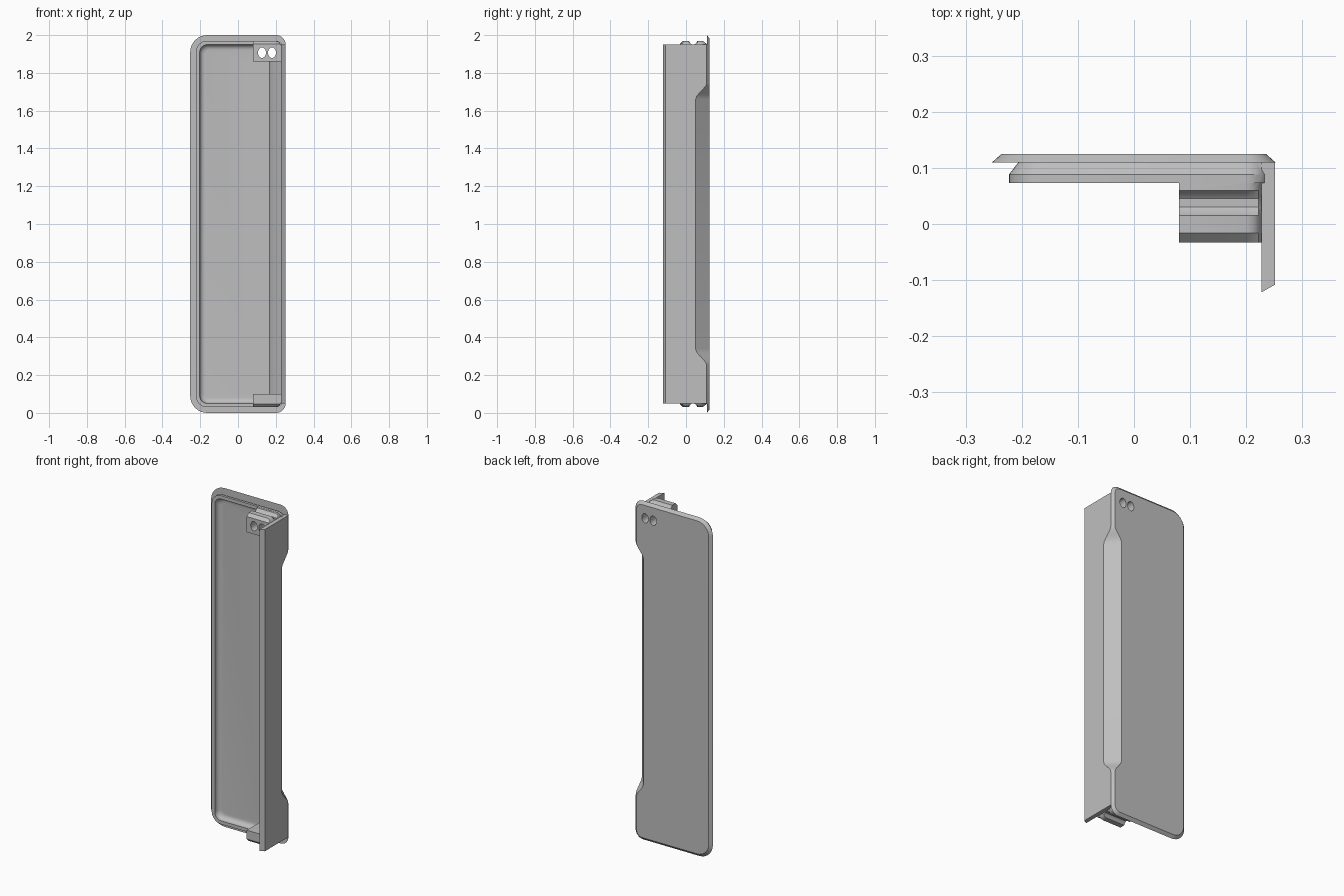
import bpy, bmesh, math

if "Cube" in bpy.data.objects:
    bpy.data.objects.remove(bpy.data.objects["Cube"], do_unlink=True)

grey = bpy.data.materials.new("plain grey")
grey.use_nodes = True
grey.diffuse_color = (0.52, 0.52, 0.52, 1)
grey.node_tree.nodes["Principled BSDF"].inputs["Base Color"].default_value = (0.52, 0.52, 0.52, 1)


def loft(name, rings):
    """Closed solid through rings that share one point count."""
    bm = bmesh.new()
    loops = [[bm.verts.new(p) for p in ring] for ring in rings]
    n = len(loops[0])
    for a, b in zip(loops, loops[1:]):
        for i in range(n):
            j = (i + 1) % n
            bm.faces.new((a[i], a[j], b[j], b[i]))
    bm.faces.new(loops[0])
    bm.faces.new(loops[-1])
    bmesh.ops.recalc_face_normals(bm, faces=bm.faces)
    mesh = bpy.data.meshes.new(name)
    bm.to_mesh(mesh)
    bm.free()
    mesh.materials.append(grey)
    obj = bpy.data.objects.new(name, mesh)
    bpy.context.collection.objects.link(obj)
    return obj


def prism(name, outline, z0, z1):
    return loft(name, [[(x, y, z) for x, y in outline] for z in (z0, z1)])


def rounded(left, right, inset, r_left, r_right, y, steps=8):
    """Rounded rectangle facing the front, wider radius on one side."""
    top, bottom = 2 - inset, inset
    corners = ((right, top, r_right, 0), (left, top, r_left, 1),
               (left, bottom, r_left, 2), (right, bottom, r_right, 3))
    ring = []
    for x, z, r, quarter in corners:
        cx = x - r if x > 0 else x + r
        cz = z - r if z > 1 else z + r
        for k in range(steps + 1):
            a = (quarter + k / steps) * math.pi / 2
            ring.append((cx + r * math.cos(a), y, cz + r * math.sin(a)))
    return ring


def combine(target, other, operation):
    mod = target.modifiers.new(operation.lower(), "BOOLEAN")
    mod.operation = operation
    mod.solver = "EXACT"
    mod.object = other
    bpy.context.view_layer.objects.active = target
    bpy.ops.object.modifier_apply(modifier=mod.name)
    bpy.data.objects.remove(other, do_unlink=True)


# Back plate with bevelled edge, snap rim and filleted tray
rings = [rounded(-.236, .235, .017, .075, .035, .125),
         rounded(-.253, .252, 0, .09, .05, .11),
         rounded(-.206, .235, .047, .045, .035, .11),
         rounded(-.223, .238, .03, .06, .04, .088),
         rounded(-.223, .238, .03, .06, .04, .073),
         rounded(-.203, .229, .05, .042, .03, .073)]
for k in range(7):
    a = k / 6 * math.pi / 2
    inset = .028 * (1 - math.cos(a))
    rings.append(rounded(-.202 + inset, .229, .051 + inset, .041 - inset / 2, .03,
                         .08 + .025 * math.sin(a)))
cover = loft("cover", rings)

# Side wall with slanted front edge
side_wall = prism("side_wall", [(.227, -.122), (.2515, -.108), (.2515, .1095),
                                (.246, .114), (.227, .114)], .05, 1.95)
combine(cover, side_wall, "UNION")

# Sloped inner corner behind the finger recess
corner = prism("corner_slope", [(.249, .03), (.249, .107), (.19, .115), (.165, .113),
                                (.167, .104), (.2285, .035)], .06, 1.94)
combine(cover, corner, "UNION")


# Latch blocks with a groove, mirrored top and bottom
def latch(name, inner, flip):
    outline = [(-.033, inner), (-.033, 1.952), (-.016, 1.969), (.015, 1.969), (.022, 1.957),
               (.03, 1.951), (.045, 1.951), (.053, 1.957), (.06, 1.969), (.086, 1.969),
               (.113, 1.945), (.113, inner)]
    sections = []
    for x, cap in ((.08, 2), (.2, 1.9695), (.213, 1.965), (.222, 1.957), (.2285, 1.944)):
        sections.append([(x, y, 2 - min(z, cap) if flip else min(z, cap)) for y, z in outline])
    return loft(name, sections)


combine(cover, latch("top_latch", 1.86, False), "UNION")
combine(cover, latch("bottom_latch", 1.90, True), "UNION")

# Finger recess along the back corner, easing in at both ends
sections = []
ease = [k / 6 for k in range(7)]
stations = [(.25 + .09 * t, t) for t in ease] + [(1.75 - .09 * t, t) for t in reversed(ease)]
for z, t in stations:
    s = t * t * (3 - 2 * t)
    sections.append([(.3, .062 - .07 * s, z), (.3, .2, z), (.162 - .034 * s, .2, z)])
combine(cover, loft("recess_cutter", sections), "DIFFERENCE")

# Two oval holes through the top latch and plate
for x in (.127, .18):
    oval = [[(x + .021 * math.cos(a), y, 1.907 + .028 * math.sin(a))
             for a in (k * math.tau / 24 for k in range(24))] for y in (-.1, .2)]
    combine(cover, loft("hole_cutter", oval), "DIFFERENCE")

bpy.ops.object.select_all(action="DESELECT")
cover.select_set(True)
bpy.context.view_layer.objects.active = cover
bpy.ops.object.shade_smooth_by_angle(angle=math.radians(30))
